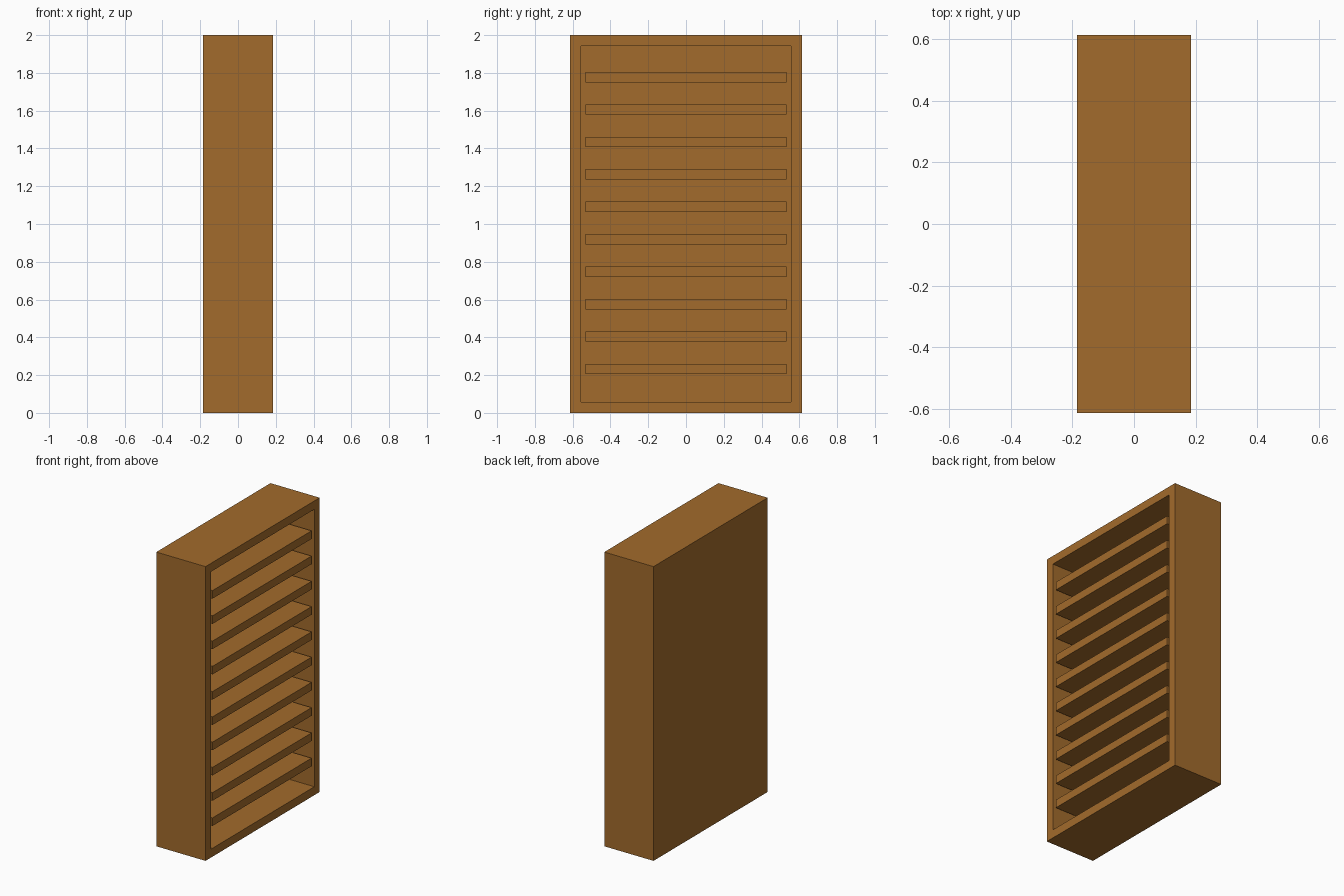
import bpy, bmesh
from mathutils import Matrix, Vector

if "Cube" in bpy.data.objects:
    bpy.data.objects.remove(bpy.data.objects["Cube"])

W, D, H = 0.37, 1.226, 2.0      # depth along x, width along y, height
WALL, BACK = 0.081, 0.06        # frame border and back panel thickness
SHELF_T, PITCH, FIRST_TOP, COUNT = 0.055, 0.1717, 0.26, 10

wood = bpy.data.materials.new("warm brown wood")
wood.diffuse_color = (0.362, 0.147, 0.025, 1)
wood.use_nodes = True
wood.node_tree.nodes["Principled BSDF"].inputs["Base Color"].default_value = wood.diffuse_color


def box(bm, size, centre):
    m = Matrix.Translation(centre) @ Matrix.Diagonal((*size, 1))
    bmesh.ops.create_cube(bm, size=1, matrix=m)


def finish(bm, name):
    bmesh.ops.recalc_face_normals(bm, faces=bm.faces)
    mesh = bpy.data.meshes.new(name)
    bm.to_mesh(mesh)
    bm.free()
    mesh.materials.append(wood)
    obj = bpy.data.objects.new(name, mesh)
    bpy.context.collection.objects.link(obj)
    return obj


# Case: a block whose +x face is inset and pushed back into a cavity
bm = bmesh.new()
box(bm, (W, D, H), (0, 0, H / 2))
bm.normal_update()
front = max(bm.faces, key=lambda f: f.normal.x)
bmesh.ops.inset_region(bm, faces=[front], thickness=WALL)
new = bmesh.ops.extrude_discrete_faces(bm, faces=[front])["faces"]
bmesh.ops.translate(bm, verts=new[0].verts, vec=Vector((BACK - W, 0, 0)))
finish(bm, "case")

# Shelves: evenly spaced boards spanning the cavity, set back a hair
x0, x1 = -W / 2 + BACK, W / 2 - 0.004
for i in range(COUNT):
    bm = bmesh.new()
    z = FIRST_TOP + i * PITCH - SHELF_T / 2
    box(bm, (x1 - x0, D - 2 * WALL, SHELF_T), ((x0 + x1) / 2, 0, z))
    finish(bm, f"shelf_{i + 1}")
